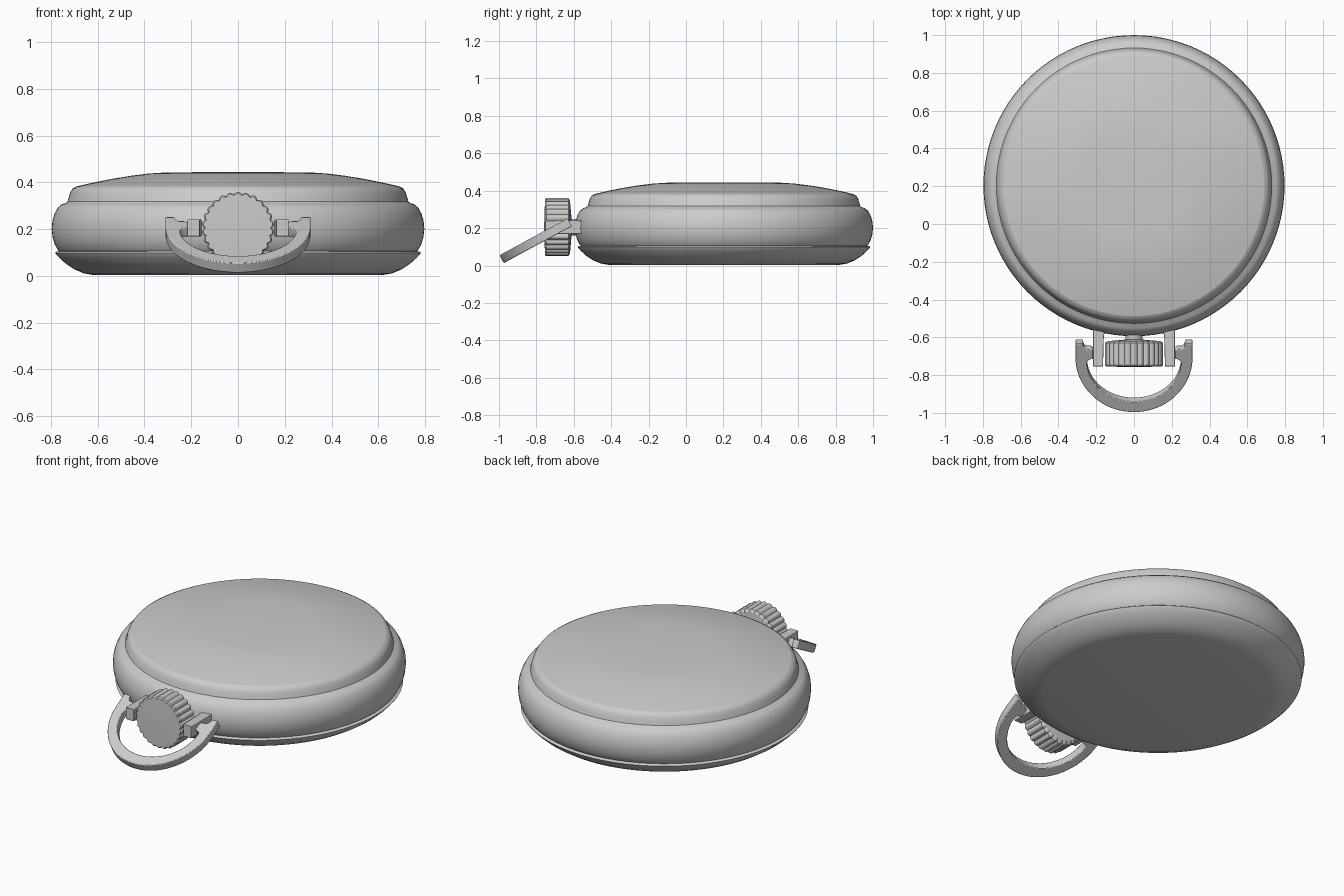
import bpy, bmesh, math
from mathutils import Vector, Matrix

if "Cube" in bpy.data.objects:
    bpy.data.objects.remove(bpy.data.objects["Cube"])

CY = 0.203  # centre of the watch case in y


def make(name, bm, angle=35, bevel=0):
    bmesh.ops.remove_doubles(bm, verts=bm.verts, dist=1e-5)
    bmesh.ops.recalc_face_normals(bm, faces=bm.faces)
    me = bpy.data.meshes.new(name)
    bm.to_mesh(me)
    bm.free()
    ob = bpy.data.objects.new(name, me)
    bpy.context.collection.objects.link(ob)
    if bevel:
        mod = ob.modifiers.new("bevel", 'BEVEL')
        mod.width = bevel
        mod.segments = 2
    bpy.ops.object.select_all(action='DESELECT')
    ob.select_set(True)
    bpy.context.view_layer.objects.active = ob
    bpy.ops.object.shade_smooth_by_angle(angle=math.radians(angle))
    return ob


def lathe(name, profile, steps=96):
    bm = bmesh.new()
    vs = [bm.verts.new((r, 0, z)) for r, z in profile]
    es = [bm.edges.new(p) for p in zip(vs, vs[1:])]
    bmesh.ops.spin(bm, geom=vs + es, cent=(0, 0, 0), axis=(0, 0, 1),
                   angle=2 * math.pi, steps=steps, use_merge=True)
    ob = make(name, bm)
    ob.location.y = CY
    return ob


def prism(name, outline, depth, bevel=0):
    """Extrude a flat outline along z, centred on z = 0."""
    bm = bmesh.new()
    f = bm.faces.new([bm.verts.new((x, y, -depth / 2)) for x, y in outline])
    up = bmesh.ops.extrude_face_region(bm, geom=[f])
    bmesh.ops.translate(bm, vec=(0, 0, depth),
                        verts=[v for v in up['geom'] if isinstance(v, bmesh.types.BMVert)])
    return make(name, bm, 35, bevel)


# Case: back cover, middle band with bezel step, domed crystal
lathe("back_cover", [(0, 0.004), (0.62, 0.004), (0.66, 0.011), (0.70, 0.028),
                     (0.735, 0.051), (0.762, 0.075), (0.779, 0.093),
                     (0.782, 0.099), (0.776, 0.104), (0.766, 0.106)])
lathe("case_band", [(0.766, 0.106), (0.773, 0.115), (0.784, 0.135), (0.793, 0.165),
                    (0.797, 0.20), (0.794, 0.235), (0.784, 0.268), (0.770, 0.293),
                    (0.754, 0.306), (0.738, 0.311), (0.729, 0.318), (0.724, 0.335),
                    (0.717, 0.358), (0.707, 0.374), (0.69, 0.383)])
lathe("crystal", [(0.69, 0.383), (0.62, 0.399), (0.54, 0.415), (0.46, 0.428),
                  (0.38, 0.438), (0.30, 0.443), (0, 0.444)])

# Winding crown: fluted rim with shallow domed ends
TEETH, SUB = 26, 6
bm = bmesh.new()
rings = []
for y, scale in [(-0.61, 0.15), (-0.62, 0.9), (-0.629, 1), (-0.747, 1), (-0.754, 0.96), (-0.758, 0.15)]:
    ring = []
    for i in range(TEETH * SUB):
        a = 2 * math.pi * i / (TEETH * SUB)
        r = scale * (0.145 + 0.010 * abs(math.sin(a * TEETH / 2)))
        ring.append(bm.verts.new((r * math.cos(a), y, 0.205 + r * math.sin(a))))
    rings.append(ring)
for a, b in zip(rings, rings[1:]):
    for i in range(len(a)):
        j = (i + 1) % len(a)
        bm.faces.new((a[i], a[j], b[j], b[i]))
bm.faces.new(rings[0])
bm.faces.new(rings[-1])
make("crown", bm, 25)

# Stem joining the crown to the case
bm = bmesh.new()
bmesh.ops.create_cone(bm, cap_ends=True, segments=24, radius1=0.045, radius2=0.045, depth=0.07,
                      matrix=Matrix.Translation((0, -0.59, 0.205)) @ Matrix.Rotation(math.pi / 2, 4, 'X'))
make("stem", bm)

# Lugs either side of the crown
for side, s in (("left", -1), ("right", 1)):
    lug = prism("lug_" + side, [(s * x, y) for x, y in
                [(0.217, -0.53), (0.217, -0.754), (0.164, -0.754), (0.160, -0.60), (0.150, -0.53)]],
                0.072, 0.003)
    lug.location.z = 0.205

# Tilted bow with hooked ends, pivoting on the lugs
half = [(0.31, 0.066)]
half += [(0.31 * math.cos(a), -0.02 - 0.328 * math.sin(a))
         for a in (math.pi / 2 * i / 24 for i in range(25))]
inner = [(0.249 * math.cos(a), -0.045 - 0.238 * math.sin(a))
         for a in (math.pi / 2 * i / 24 for i in range(24, -1, -1))]
hook = [(0.238, -0.032), (0.216, -0.026), (0.216, 0.022), (0.228, 0.030),
        (0.252, 0.030), (0.266, 0.040), (0.272, 0.066)]
inside = inner[1:] + hook
outline = half + [(-x, y) for x, y in half[-2::-1]]
outline += [(-x, y) for x, y in reversed(inside)] + [inner[0]] + inside
bow = prism("bow", outline, 0.048, 0.004)
bow.location = (0, -0.68, 0.2)
bow.rotation_euler.x = math.radians(28.5)
